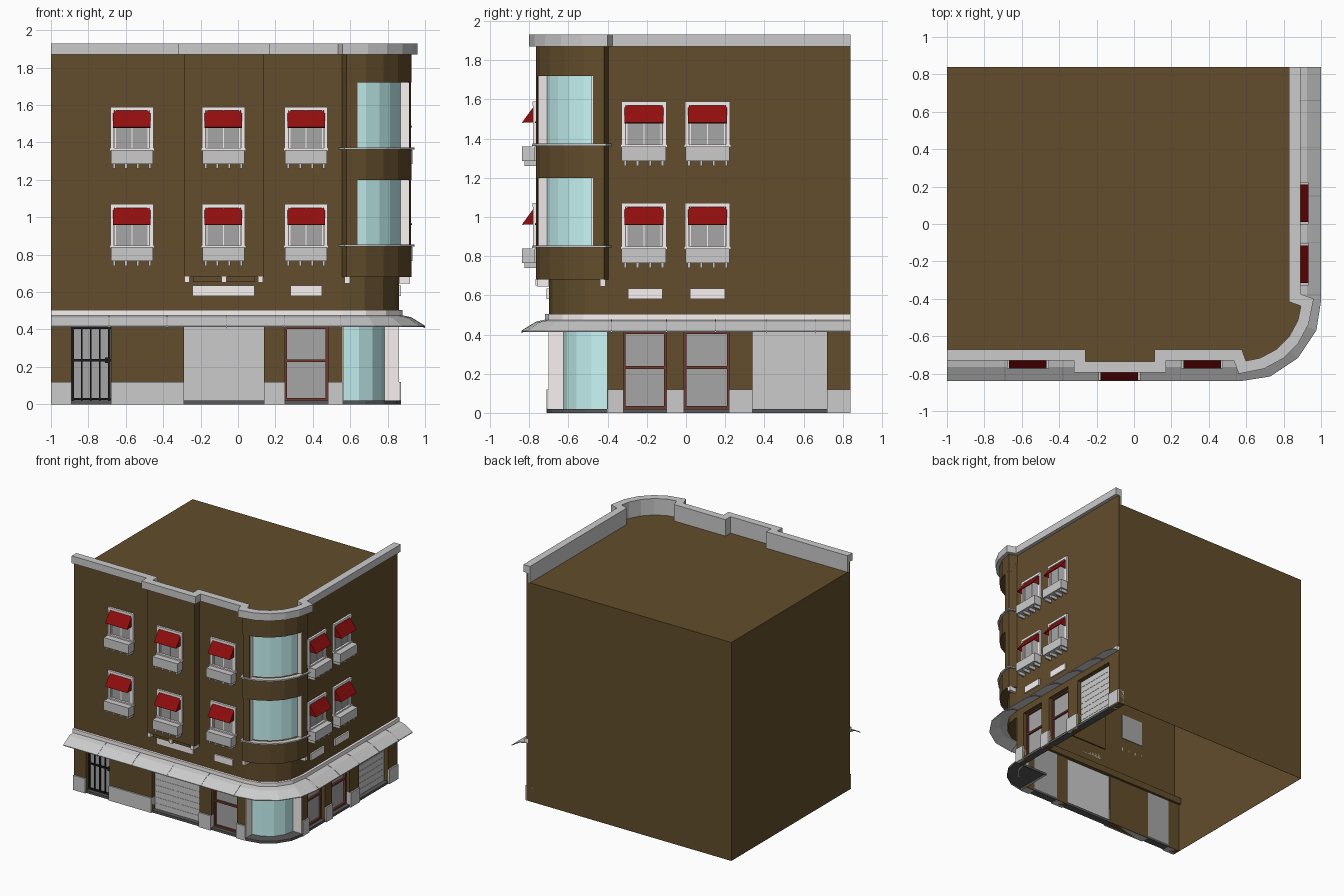
import bpy, bmesh
from math import sin, cos, radians

if "Cube" in bpy.data.objects:
    bpy.data.objects.remove(bpy.data.objects["Cube"])

def material(name, r, g, b):
    m = bpy.data.materials.new(name)
    m.diffuse_color = (r, g, b, 1)
    m.use_nodes = True
    m.node_tree.nodes["Principled BSDF"].inputs["Base Color"].default_value = m.diffuse_color
    return m

BROWN = material("brown_wall", .122, .074, .025)
RED = material("red_awning", .28, .004, .004)
GLASS = material("cyan_glass", .58, .92, .92)
WHITE = material("white_trim", .95, .88, .88)
PANE = material("grey_pane", .38, .38, .38)
DARK = material("dark_metal", .01, .01, .01)
SILL = material("dark_sill", .1, .1, .1)
RUST = material("door_frame", .16, .04, .03)
ROOF = 1.795

def finish(name, bm, mat):
    bmesh.ops.recalc_face_normals(bm, faces=bm.faces)
    me = bpy.data.meshes.new(name)
    bm.to_mesh(me)
    bm.free()
    if mat:
        me.materials.append(mat)
    ob = bpy.data.objects.new(name, me)
    bpy.context.collection.objects.link(ob)
    return ob

def skin(bm, rings, caps=True):
    """Join successive closed cross-sections into a tube."""
    vs = [[bm.verts.new(p) for p in r] for r in rings]
    n = len(vs[0])
    for a, b in zip(vs, vs[1:]):
        for i in range(n):
            j = (i + 1) % n
            bm.faces.new((a[i], a[j], b[j], b[i]))
    if caps:
        bm.faces.new(vs[0])
    bm.faces.new(vs[-1])

def place(side, u, o, z):
    """Facade coordinates: u along the wall, o outward, z up."""
    if side == "R":
        return (.86 + o, u, z)
    return (u, (-.765 if side == "B" else -.70) - o, z)

def extrude(name, side, mat, items):
    """items: (u0, u1, [(o, z), ...]) profiles pushed along the wall."""
    bm = bmesh.new()
    for u0, u1, prof in items:
        skin(bm, [[place(side, u, o, z) for o, z in prof] for u in (u0, u1)])
    return finish(name, bm, mat)

def rect(o0, o1, z0, z1):
    return [(o0, z0), (o1, z0), (o1, z1), (o0, z1)]

def boxes(name, side, mat, items):
    return extrude(name, side, mat, [(b[0], b[1], rect(*b[2:])) for b in items])

def sweep(name, path, prof, mat=None):
    """Mitred sweep of an (outward, z) profile along a plan polyline."""
    nor = []
    for (ax, ay), (bx, by) in zip(path, path[1:]):
        l = ((bx - ax) ** 2 + (by - ay) ** 2) ** .5
        nor.append(((by - ay) / l, (ax - bx) / l))
    rings = []
    for i, (x, y) in enumerate(path):
        a, b = nor[max(i - 1, 0)], nor[min(i, len(nor) - 1)]
        k = 1 + a[0] * b[0] + a[1] * b[1]
        mx, my = (a[0] + b[0]) / k, (a[1] + b[1]) / k
        rings.append([(x + mx * o, y + my * o, z) for o, z in prof])
    bm = bmesh.new()
    skin(bm, rings)
    return finish(name, bm, mat)

def prism(name, pts, z0, z1, mat):
    """Outline raised to a closed top, open at the bottom."""
    bm = bmesh.new()
    skin(bm, [[(x, y, z) for x, y in pts] for z in (z0, z1)], False)
    return finish(name, bm, mat)

def arc(r, a0=0, a1=90, n=4):
    ts = [radians(a0 + (a1 - a0) * i / n) for i in range(n + 1)]
    return [(.56 + r * sin(t), -.40 - r * cos(t)) for t in ts]

# Plan outlines
low = [(-1, -.70)] + arc(.305) + [(.86, .84)]
low[1], low[5] = (.56, -.70), (.86, -.40)
bay_a, bay_b = (.555, -.695), (.855, -.395)
curve = arc(.367, 3, 87, 5)
bay = [bay_a] + curve + [bay_b]
top = [(-1, -.70), (-.29, -.70), (-.29, -.765), (.14, -.765), (.14, -.70),
       (.555, -.70)] + curve + [(.86, -.395), (.86, .84)]

# Main shell, open at the bottom
prism("upper_body", low + [(-1, .84)], .47, ROOF, BROWN)
sweep("back_and_left_wall", [(.86, .84), (-1, .84), (-1, -.70)], rect(-.002, 0, 0, .47), BROWN)
sweep("shopfront_lintel", low, rect(-.08, 0, .415, .47), BROWN)
boxes("middle_bay", "F", BROWN, [(-.29, .14, -.01, .065, .68, ROOF),
                                 (-.24, .09, 0, .055, .655, .68)])

# Rounded corner bay with two curved windows
for i, (z0, z1) in enumerate([(.68, .85), (1.20, 1.37), (1.72, ROOF)]):
    sweep(f"corner_bay_band_{i}", bay, rect(-.07, 0, z0, z1), BROWN)
for i, (z0, z1) in enumerate([(.85, 1.20), (1.37, 1.72)]):
    sweep(f"corner_bay_pier_a_{i}", [bay_a] + arc(.365, 3, 12, 1), rect(-.05, 0, z0, z1), BROWN)
    sweep(f"corner_bay_pier_b_{i}", arc(.365, 78, 87, 1) + [bay_b], rect(-.05, 0, z0, z1), BROWN)
    sweep(f"corner_bay_jamb_a_{i}", arc(.363, 12, 13, 1), rect(-.055, 0, z0, z1), WHITE)
    sweep(f"corner_bay_jamb_b_{i}", arc(.363, 77, 78, 1), rect(-.055, 0, z0, z1), WHITE)
    sweep(f"corner_bay_glass_{i}", arc(.32, 8, 82, 5), rect(-.01, 0, z0, z1), GLASS)
    sweep(f"corner_bay_sill_{i}", bay, rect(-.02, .015, z0 - .007, z0 + .004))

# Parapet and cornice
sweep("parapet", top, rect(-.015, 0, ROOF, 1.87), BROWN)
sweep("cornice", top, [(-.03, ROOF), (-.015, ROOF), (-.015, 1.87),
                       (.03, 1.87), (.03, 1.93), (-.03, 1.93)])

# Ledge and canopy above the shops
sweep("ledge", low, rect(-.01, .02, .475, .505), WHITE)
canopy = [(0, .478), (.065, .464), (.14, .418), (.14, .412), (.065, .457), (0, .47)]
sweep("canopy", low, canopy)
rib = [(o, z + (.002 if i < 3 else -.006)) for i, (o, z) in enumerate(canopy)]
for side, us in (("F", (-.69, -.38, -.06, .25, .55)), ("R", (-.38, -.1, .15, .41, .66))):
    extrude(f"canopy_ribs_{side}", side, PANE, [(u - .002, u + .002, rib) for u in us])

# Ground floor piers and plinths
piers = {"F": [(-1, -.89), (-.68, -.29), (.14, .25), (.48, .56)],
         "R": [(-.40, -.32), (-.10, -.01), (.22, .34), (.72, .84)]}
for side, spans in piers.items():
    boxes(f"piers_{side}", side, BROWN, [(a, b, -.06, 0, 0, .415) for a, b in spans])
    boxes(f"plinths_{side}", side, None, [(a, b, -.055, .012, 0, .12) for a, b in spans])
    boxes(f"thresholds_{side}", side, SILL,
          [(p[1], q[0], -.06, 0, 0, .02) for p, q in zip(spans, spans[1:])])

# Curved shop window on the ground floor corner
sweep("corner_shop_glass", arc(.225), rect(-.01, 0, .02, .415), GLASS)
boxes("corner_jamb_front", "F", WHITE, [(.56, .564, -.085, .002, .02, .415)])
boxes("corner_jamb_right", "R", WHITE, [(-.404, -.40, -.085, .002, .02, .415)])
prism("corner_step", [(.56, -.40)] + arc(.31), 0, .02, SILL)

# Barred gate
boxes("gate_backing", "F", PANE, [(-.89, -.68, -.06, -.05, .02, .415)])
boxes("gate_bars", "F", DARK,
      [(u - w, u + w, -.04, -.028, .02, .415) for u, w in
       ((-.883, .006), (-.835, .004), (-.787, .004), (-.74, .004), (-.688, .006))]
      + [(-.89, -.68, -.038, -.026, z - .006, z + .006) for z in (.028, .235, .408)]
      + [(-.71, -.69, -.04, -.02, .222, .25)])

# Roller shutters
def shutter(name, side, a, b):
    n = 8
    h = .395 / n
    boxes(name, side, None,
          [(a, b, -.05, -.035, .02 + h * i, .02 + h * (i + 1) - .003) for i in range(n)]
          + [(a, b, -.05, -.037, .02, .415)])

shutter("shutter_front", "F", -.29, .14)
shutter("shutter_right", "R", .34, .72)

# Glazed doors with rust-red frames
def door(name, side, a, b):
    boxes(name + "_pane", side, PANE, [(a, b, -.06, -.045, .02, .415)])
    boxes(name + "_frame", side, RUST,
          [(a, a + .012, -.05, -.03, .02, .415), (b - .012, b, -.05, -.03, .02, .415),
           (a, b, -.05, -.03, .02, .035), (a, b, -.05, -.03, .225, .24),
           (a, b, -.05, -.03, .403, .415)])

door("door_front", "F", .25, .48)
door("door_right_a", "R", -.32, -.10)
door("door_right_b", "R", -.01, .22)

# Upper windows: frame, pane, flower box and awning
def window(name, side, c, z):
    boxes(name + "_pane", side, PANE, [(c - .1, c + .1, -.004, .004, z, z + .21)])
    boxes(name + "_frame", side, WHITE,
          [(c + s * .105 - .01, c + s * .105 + .01, .001, .016, z, z + .22) for s in (-1, 1)]
          + [(c + s * .087 - .003, c + s * .087 + .003, .001, .01, z, z + .2) for s in (-1, 1)]
          + [(c - .003, c + .003, .001, .009, z, z + .2),
             (c - .115, c + .115, .001, .018, z + .2, z + .22),
             (c - .12, c + .12, .001, .022, z - .015, z)])
    boxes(name + "_planter", side, None,
          [(c - .113, c + .113, .004, .072, z - .085, z - .01)]
          + [(c + d - .007, c + d + .007, 0, .06, z - .11, z - .085)
             for d in (-.095, -.032, .032, .095)])
    cheek = [(.004, z + .203), (.07, z + .112), (.004, z + .112)]
    sheet = [(.004, z + .205), (.072, z + .112), (.067, z + .108), (.004, z + .197)]
    extrude(name + "_awning", side, RED, [(c - .1, c + .1, sheet), (c - .1, c - .097, cheek),
                                          (c + .097, c + .1, cheek)])

for floor, z in enumerate((.85, 1.37)):
    for side, c in (("F", -.567), ("B", -.078), ("F", .364), ("R", -.215), ("R", .11)):
        window(f"window_{floor}_{side}_{c}", side, c, z)

# Plaques and brackets under the bays
boxes("front_plaques", "F", WHITE, [(-.243, .088, 0, .012, .58, .636), (.28, .45, 0, .012, .58, .636)])
boxes("right_plaques", "R", WHITE, [(-.295, -.12, 0, .012, .58, .636), (.02, .20, 0, .012, .58, .636)])
boxes("middle_bay_brackets", "F", WHITE,
      [(u - .014, u + .014, 0, .068, .65, .683) for u in (-.272, -.075, .12)])
boxes("corner_bracket_front", "F", WHITE, [(.57, .598, 0, .06, .645, .682)])
boxes("corner_bracket_right", "R", WHITE, [(-.44, -.412, 0, .06, .645, .682)])
